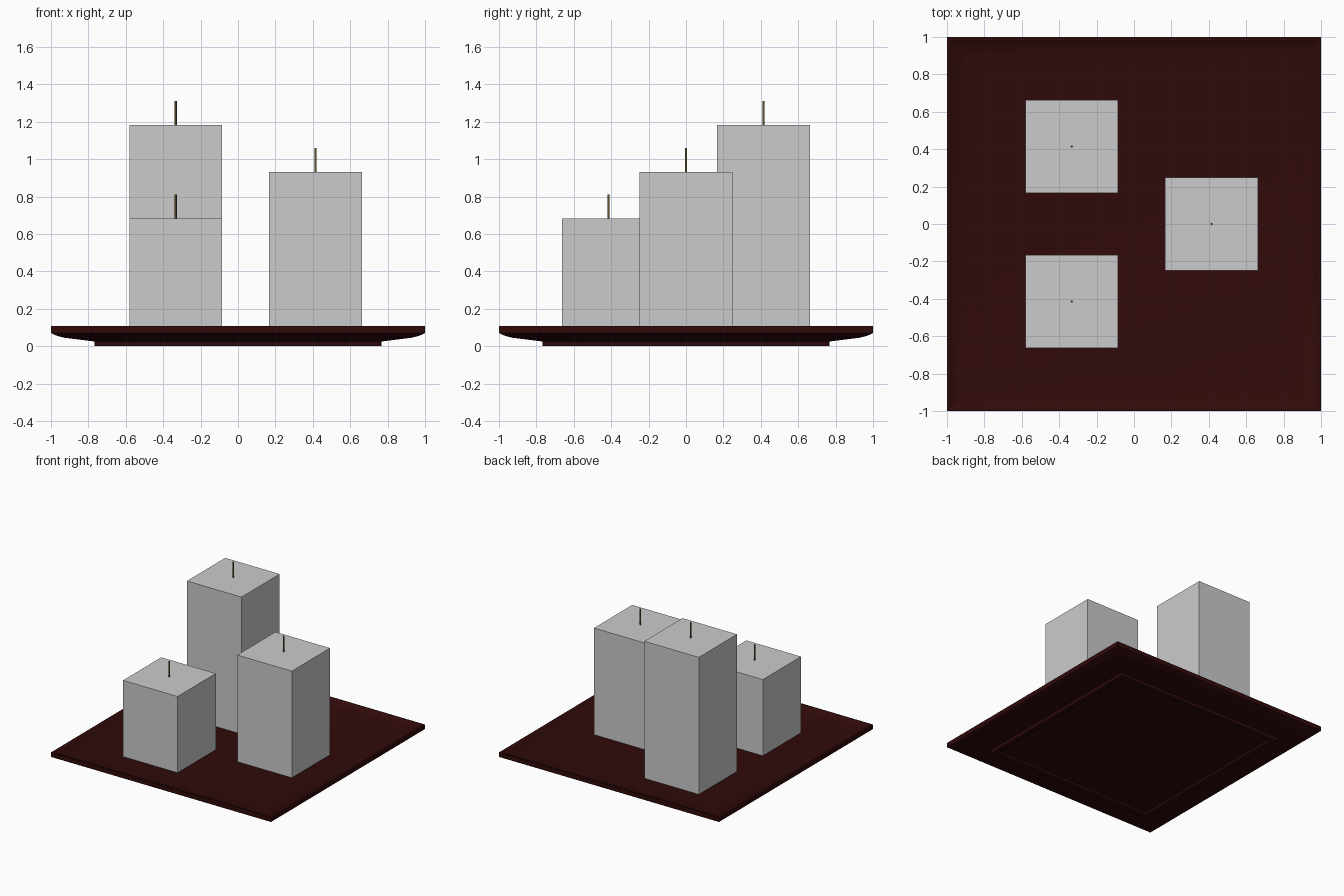
import bpy, bmesh
from math import radians

if "Cube" in bpy.data.objects:
    bpy.data.objects.remove(bpy.data.objects["Cube"])


def material(name, rgb):
    m = bpy.data.materials.new(name)
    m.diffuse_color = (*rgb, 1)
    m.use_nodes = True
    m.node_tree.nodes["Principled BSDF"].inputs["Base Color"].default_value = m.diffuse_color
    return m


def square_loft(name, profile, mat):
    """Stack square rings (half width, z) and cap both ends."""
    bm = bmesh.new()
    rings = [[bm.verts.new((sx * h, sy * h, z))
              for sx, sy in ((-1, -1), (1, -1), (1, 1), (-1, 1))]
             for h, z in profile]
    for a, b in zip(rings, rings[1:]):
        for i in range(4):
            j = (i + 1) % 4
            bm.faces.new((a[i], a[j], b[j], b[i]))
    bm.faces.new(rings[0][::-1])
    bm.faces.new(rings[-1])
    bmesh.ops.recalc_face_normals(bm, faces=bm.faces)
    mesh = bpy.data.meshes.new(name)
    bm.to_mesh(mesh)
    bm.free()
    ob = bpy.data.objects.new(name, mesh)
    bpy.context.collection.objects.link(ob)
    mesh.materials.append(mat)
    bpy.context.view_layer.objects.active = ob
    ob.select_set(True)
    bpy.ops.object.shade_smooth_by_angle(angle=radians(30))
    ob.select_set(False)
    return ob


wood = material("dark_red_wood", (0.03, 0.003, 0.003))
cord = material("wick_cord", (0.14, 0.09, 0.02))

# Shallow square dish: recessed foot, flared underside, rim, sunken floor
FLOOR = 0.056
square_loft("tray", [
    (0.71, 0.015), (0.73, 0.0), (0.768, 0.0), (0.768, 0.025),
    (0.93, 0.045), (0.97, 0.056), (1.0, 0.07), (1.0, 0.107),
    (0.985, 0.107), (0.95, 0.085), (0.90, 0.073), (0.77, FLOOR)], wood)

# Square candles, each with a thin wick
HALF = 0.248
for label, x, y, top in (("short", -0.333, -0.415, 0.682),
                         ("medium", 0.415, 0.0, 0.932),
                         ("tall", -0.333, 0.415, 1.182)):
    bpy.ops.mesh.primitive_cube_add(size=1, location=(x, y, (FLOOR + top) / 2))
    candle = bpy.context.object
    candle.name = label + "_candle"
    candle.scale = (2 * HALF, 2 * HALF, top - FLOOR)

    bpy.ops.mesh.primitive_cylinder_add(vertices=8, radius=0.006, depth=0.13,
                                        location=(x, y, top + 0.063))
    wick = bpy.context.object
    wick.name = label + "_wick"
    wick.data.materials.append(cord)
    bpy.ops.object.shade_smooth_by_angle(angle=radians(50))
